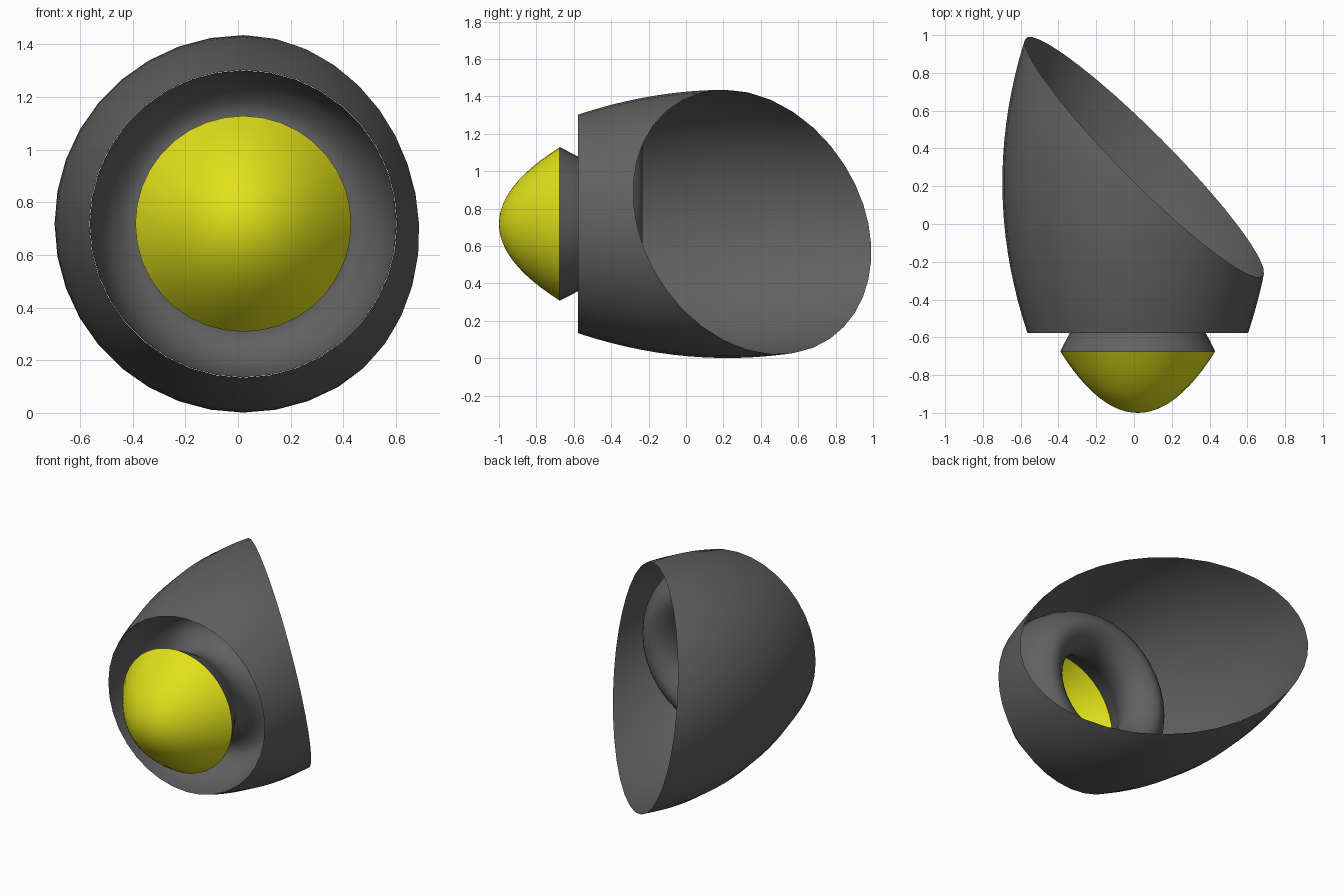
import bpy, bmesh, math
from mathutils import Vector

if "Cube" in bpy.data.objects:
    bpy.data.objects.remove(bpy.data.objects["Cube"])

CX, CZ, SIDES = 0.02, 0.718, 36


def material(name, color):
    m = bpy.data.materials.new(name)
    m.diffuse_color = (*color, 1)
    m.use_nodes = True
    m.node_tree.nodes["Principled BSDF"].inputs["Base Color"].default_value = m.diffuse_color
    return m


def lathe(name, profile, mat, cut=None):
    """Revolve (radius, y) points round the y axis; optionally slice off the back."""
    bm = bmesh.new()
    rings = []
    for r, y in profile:
        if r < 1e-5:
            rings.append([bm.verts.new((CX, y, CZ))] * SIDES)
            continue
        ring = []
        for i in range(SIDES):
            a = 2 * math.pi * i / SIDES
            ring.append(bm.verts.new((CX + r * math.cos(a), y, CZ + r * math.sin(a))))
        rings.append(ring)
    for a, b in zip(rings, rings[1:]):
        for i in range(SIDES):
            j = (i + 1) % SIDES
            bm.faces.new(list(dict.fromkeys((a[i], b[i], b[j], a[j]))))
    if cut:
        bmesh.ops.bisect_plane(bm, geom=bm.verts[:] + bm.edges[:] + bm.faces[:],
                               plane_co=cut[0], plane_no=cut[1], clear_outer=True)
    me = bpy.data.meshes.new(name)
    bm.to_mesh(me)
    bm.free()
    me.materials.append(mat)
    for p in me.polygons:
        p.use_smooth = True
    ob = bpy.data.objects.new(name, me)
    bpy.context.collection.objects.link(ob)
    return ob


def smooth_curve(pts, steps=4):
    """Catmull-Rom through profile points."""
    p = [Vector(q) for q in [pts[0], *pts, pts[-1]]]
    out = []
    for a, b, c, d in zip(p, p[1:], p[2:], p[3:]):
        for k in range(steps):
            t = k / steps
            out.append(0.5 * (2 * b + (c - a) * t + (2 * a - 5 * b + 4 * c - d) * t * t
                              + (3 * b - a - 3 * c + d) * t ** 3))
    return out + [p[-1]]


dark = material("dark_grey", (0.12, 0.12, 0.12))
yellow = material("yellow", (0.75, 0.75, 0.01))

# Barrel-shaped housing, sliced obliquely at the back
ys = [-0.577 + 1.7 * i / 20 for i in range(21)]
lathe("housing", [(0.717 - 0.209 * (y - 0.22) ** 2, y) for y in ys], dark,
      cut=(Vector((CX, 0.39, CZ)), Vector((0.98, 1, 0.26)).normalized()))

# Rounded trough that folds back into the neck
lathe("trough_and_neck", smooth_curve([
    (0.583, -0.577), (0.575, -0.45), (0.53, -0.32), (0.44, -0.237), (0.35, -0.255),
    (0.285, -0.34), (0.29, -0.45), (0.36, -0.577), (0.41, -0.675)]), dark)

# Domed nose
lathe("nose_dome", [(0.41 * i / 12, -1 + 0.325 * (i / 12) ** 2) for i in range(13)], yellow)
